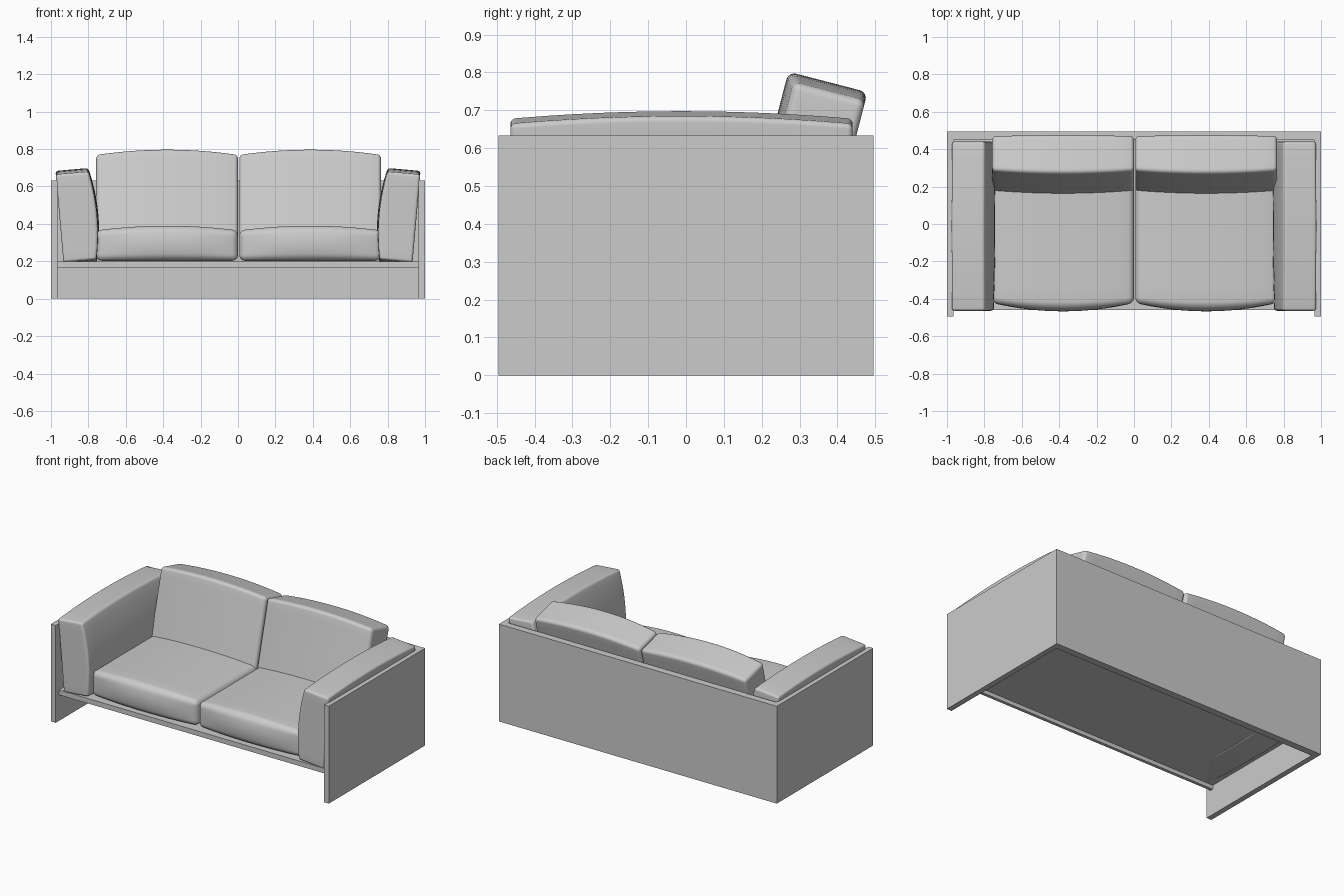
import bpy, bmesh, math
from mathutils import Vector

if "Cube" in bpy.data.objects:
    bpy.data.objects.remove(bpy.data.objects["Cube"])


def link(name, bm, loc=(0, 0, 0), rot=(0, 0, 0), smooth=False):
    mesh = bpy.data.meshes.new(name)
    bmesh.ops.recalc_face_normals(bm, faces=bm.faces[:])
    for f in bm.faces:
        f.smooth = smooth
    bm.to_mesh(mesh)
    bm.free()
    ob = bpy.data.objects.new(name, mesh)
    ob.location, ob.rotation_euler = loc, rot
    bpy.context.collection.objects.link(ob)
    return ob


def extrude(name, outline, z0, z1):
    """Upright board from a plan outline."""
    bm = bmesh.new()
    face = bm.faces.new([bm.verts.new((x, y, z0)) for x, y in outline])
    top = bmesh.ops.extrude_face_region(bm, geom=[face])["geom"]
    bmesh.ops.translate(bm, vec=(0, 0, z1 - z0),
                        verts=[g for g in top if isinstance(g, bmesh.types.BMVert)])
    return link(name, bm)


def cushion(name, half, loc, rot, bulges, r):
    """Rounded block; each bulge is (axis, side, axes it curves along, amount)."""
    bm = bmesh.new()
    bmesh.ops.create_cube(bm, size=2)
    bmesh.ops.subdivide_edges(bm, edges=bm.edges[:], cuts=17, use_grid_fill=True)
    half = Vector(half)
    for v in bm.verts:
        p, core = Vector(), Vector()
        for i in range(3):
            # Three outer grid rows form the rounding, the rest the flat
            t, flat = abs(v.co[i]) * 9, half[i] - r
            d = flat * t / 6 if t <= 6 else flat + r * math.tan((t - 6) / 3 * math.pi / 4)
            p[i] = math.copysign(d, v.co[i])
            core[i] = math.copysign(min(d, flat), v.co[i])
        p = core + (p - core).normalized() * r
        u = Vector(p[i] / half[i] for i in range(3))
        for axis, side, along, amount in bulges:
            k = amount * (1 + side * u[axis]) / 2
            for a in along:
                k *= 1 - u[a] ** 2
            p[axis] += side * k
        v.co = p
    return link(name, bm, loc, rot, True)


# U-shaped outer frame, thin seat deck and its front rail
W, B = 0.965, 0.45
extrude("outer_frame", [(-1, -0.495), (-W, -0.495), (-W, B), (W, B),
                        (W, -0.495), (1, -0.495), (1, 0.495), (-1, 0.495)], 0, 0.633)
extrude("seat_deck", [(-W, -0.44), (W, -0.44), (W, B), (-W, B)], 0.194, 0.2)
extrude("front_rail", [(-W, -0.46), (W, -0.46), (W, -0.44), (-W, -0.44)], 0.168, 0.2)

for s, side, cx in ((-1, "left", -0.379), (1, "right", 0.386)):
    # Arm cushion leans outward, crowned top and bottom and swollen inward
    cushion(side + "_arm_cushion", (0.088, 0.452, 0.235),
            (s * 0.866, -0.012, 0.437), (0, s * math.radians(5), 0),
            [(2, 1, (1,), 0.02), (2, -1, (1,), 0.02),
             (0, -s, (2,), 0.024), (0, -s, (1, 2), 0.008)], 0.014)

    # Seat cushion with crowned top and soft bowed front
    cushion(side + "_seat_cushion", (0.379, 0.427, 0.081),
            (cx, 0.005, 0.284), (0, 0, 0),
            [(2, 1, (0,), 0.025), (1, -1, (0,), 0.025), (1, -1, (0, 2), 0.02)], 0.03)

    # Back cushion reclined against the back panel
    cushion(side + "_back_cushion", (0.379, 0.097, 0.23),
            (cx, 0.322, 0.526), (math.radians(-14.5), 0, 0),
            [(2, 1, (0,), 0.024), (1, -1, (0,), 0.022)], 0.02)
